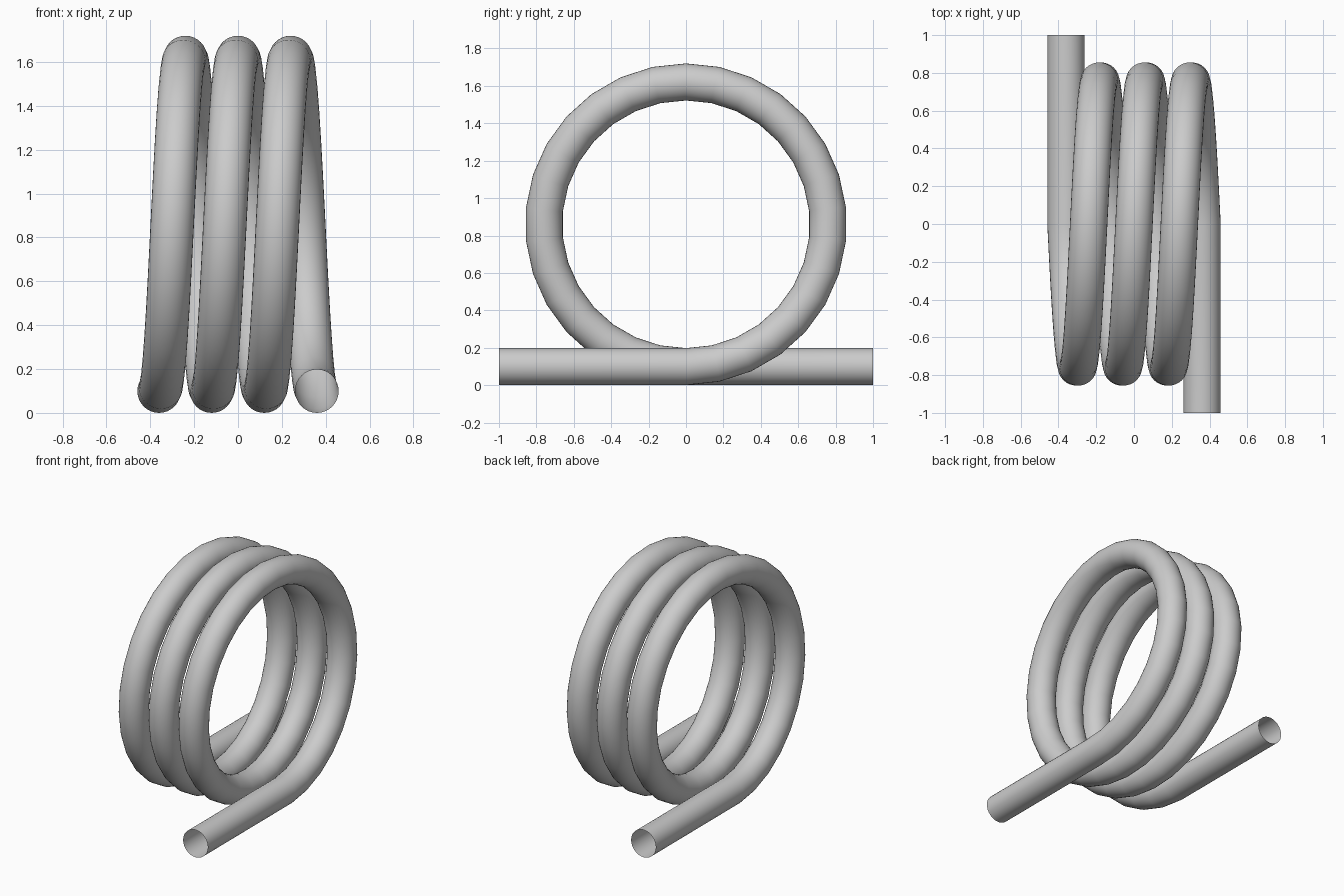
import bpy, bmesh
from math import sin, cos, pi, tau
from mathutils import Vector

if "Cube" in bpy.data.objects:
    bpy.data.objects.remove(bpy.data.objects["Cube"])

COIL_R, TUBE_R = 0.761, 0.099
TURNS, STEPS, SIDES = 3, 30, 32
HALF_W = 0.36
CENTRE_Z = COIL_R + TUBE_R

# Tube centre line: (point, tangent, outward direction)
path = [(Vector((HALF_W, -1, TUBE_R)), Vector((0, 1, 0)), Vector((0, 0, -1)))]
for i in range(TURNS * STEPS + 1):
    a = tau * i / STEPS
    out = Vector((0, sin(a), -cos(a)))
    pos = out * COIL_R + Vector((HALF_W - 2 * HALF_W * i / (TURNS * STEPS), 0, CENTRE_Z))
    tan = Vector((-2 * HALF_W / (TURNS * tau), COIL_R * cos(a), COIL_R * sin(a))).normalized()
    path.append((pos, tan, out))
path.append((Vector((-HALF_W, 1, TUBE_R)), Vector((0, 1, 0)), Vector((0, 0, -1))))

# Sweep an open-ended round section along the path
bm = bmesh.new()
rings = []
for pos, tan, out in path:
    side = tan.cross(out)
    rings.append([bm.verts.new(pos + TUBE_R * (out * cos(tau * k / SIDES) + side * sin(tau * k / SIDES)))
                  for k in range(SIDES)])
for r0, r1 in zip(rings, rings[1:]):
    for k in range(SIDES):
        n = (k + 1) % SIDES
        bm.faces.new((r0[k], r0[n], r1[n], r1[k])).smooth = True
bm.normal_update()
f = bm.faces[:][0] if not hasattr(bm.faces, "ensure_lookup_table") else (bm.faces.ensure_lookup_table(), bm.faces[0])[1]
axis_point = Vector((HALF_W, f.calc_center_median().y, TUBE_R))
if f.normal.dot(f.calc_center_median() - axis_point) < 0:
    bmesh.ops.reverse_faces(bm, faces=bm.faces[:])

mesh = bpy.data.meshes.new("coil_spring")
bm.to_mesh(mesh)
bm.free()
bpy.context.collection.objects.link(bpy.data.objects.new("coil_spring", mesh))
